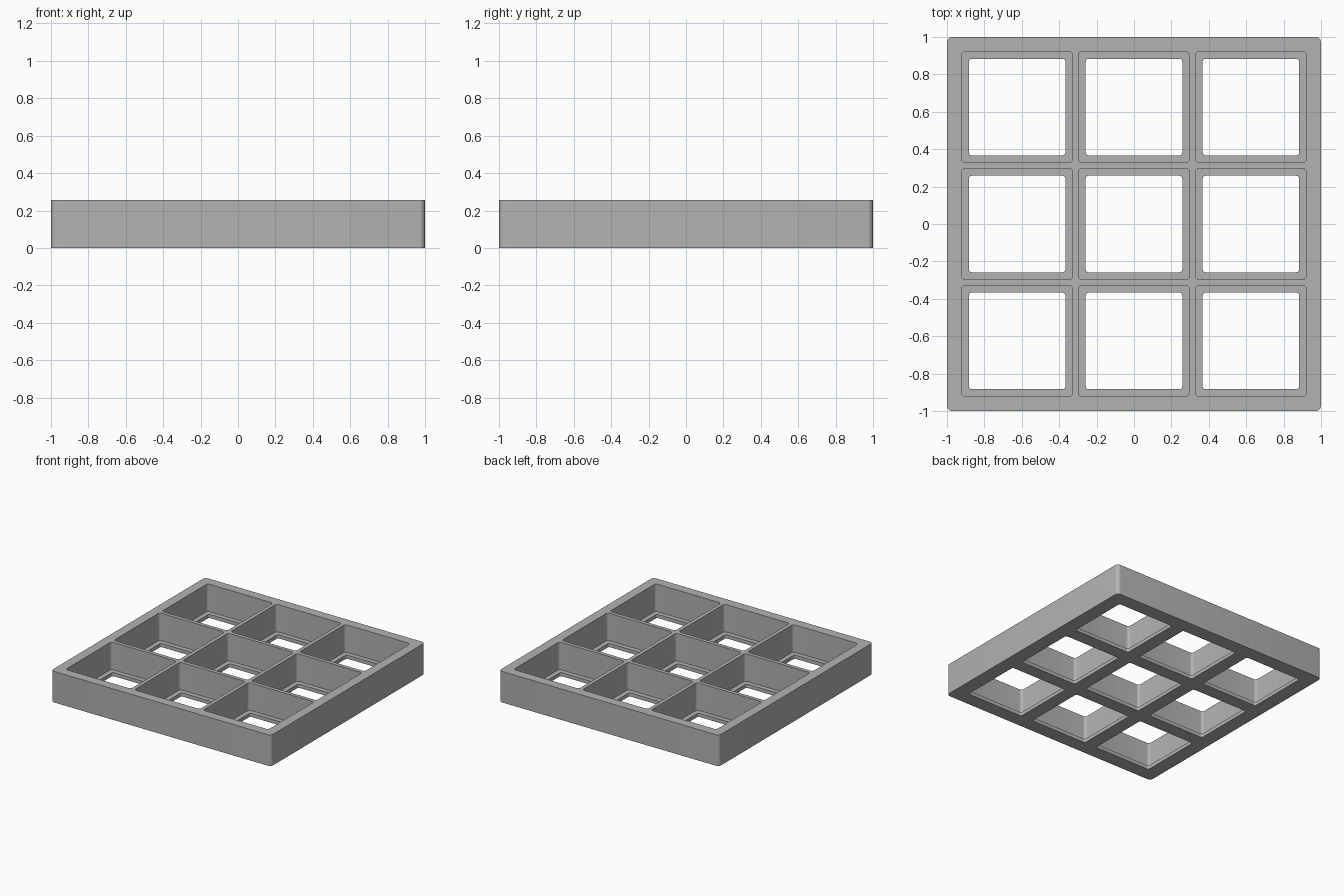
import bpy
import bmesh
from math import cos, sin, pi

cube = bpy.data.objects.get("Cube")
if cube:
    bpy.data.objects.remove(cube, do_unlink=True)

HEIGHT = 0.255       # full tray height
LIP = 0.03           # thickness of the ledge around each opening
PITCH = 0.625        # spacing of the compartments
SEGMENTS = 6         # steps in each rounded corner

bm = bmesh.new()


def rounded_square(cx, cy, half, radius, z):
    """Closed loop of vertices around a square with rounded corners."""
    verts = []
    inner = half - radius
    for corner, (sx, sy) in enumerate(((1, 1), (-1, 1), (-1, -1), (1, -1))):
        for step in range(SEGMENTS + 1):
            a = (corner + step / SEGMENTS) * pi / 2
            verts.append(bm.verts.new((cx + sx * inner + radius * cos(a),
                                       cy + sy * inner + radius * sin(a), z)))
    return verts


def loop_edges(verts):
    return [bm.edges.get(pair) or bm.edges.new(pair)
            for pair in zip(verts, verts[1:] + verts[:1])]


def bridge(a, b):
    """Join two matching loops with a band of quads."""
    n = len(a)
    for i in range(n):
        j = (i + 1) % n
        bm.faces.new((a[i], a[j], b[j], b[i]))


# Outer wall
base = rounded_square(0, 0, 1, 0.03, 0)
rim = rounded_square(0, 0, 1, 0.03, HEIGHT)
bridge(base, rim)
bottom_edges = loop_edges(base)
top_edges = loop_edges(rim)

# Compartments: pocket wall, ledge and opening
for ix in (-1, 0, 1):
    for iy in (-1, 0, 1):
        x, y = ix * PITCH, iy * PITCH
        pocket_top = rounded_square(x, y, 0.297, 0.022, HEIGHT)
        pocket_floor = rounded_square(x, y, 0.297, 0.022, LIP)
        hole_top = rounded_square(x, y, 0.258, 0.016, LIP)
        hole_base = rounded_square(x, y, 0.258, 0.016, 0)
        bridge(pocket_top, pocket_floor)
        bridge(pocket_floor, hole_top)
        bridge(hole_top, hole_base)
        top_edges += loop_edges(pocket_top)
        bottom_edges += loop_edges(hole_base)

# Flat top and underside, filled around the openings
for edges in (top_edges, bottom_edges):
    bmesh.ops.triangle_fill(bm, edges=edges, use_beauty=True)
bmesh.ops.recalc_face_normals(bm, faces=bm.faces)

mesh = bpy.data.meshes.new("compartment_tray")
bm.to_mesh(mesh)
bm.free()
tray = bpy.data.objects.new("compartment_tray", mesh)
bpy.context.collection.objects.link(tray)

# Plain grey material
grey = bpy.data.materials.new("plain_grey")
grey.use_nodes = True
colour = (0.45, 0.45, 0.45, 1)
grey.diffuse_color = colour
grey.node_tree.nodes["Principled BSDF"].inputs["Base Color"].default_value = colour
mesh.materials.append(grey)

# Smooth corners, crisp edges
bpy.ops.object.select_all(action='DESELECT')
tray.select_set(True)
bpy.context.view_layer.objects.active = tray
bpy.ops.object.shade_smooth_by_angle(angle=pi / 6)
